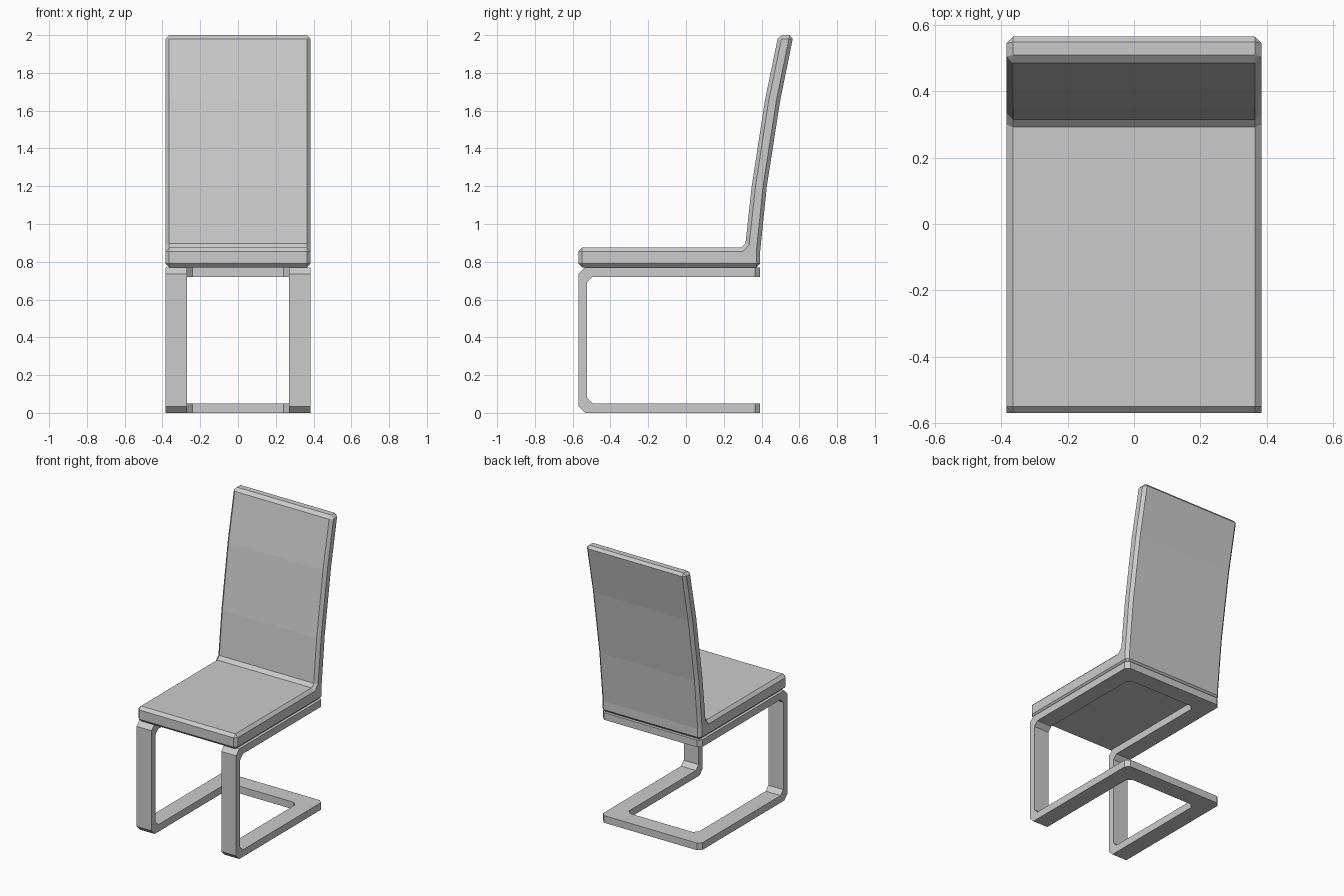
import bpy, bmesh

if "Cube" in bpy.data.objects:
    bpy.data.objects.remove(bpy.data.objects["Cube"])


def prism(name, points, to_3d, lo, hi):
    """Extrude a 2D outline between lo and hi along the remaining axis."""
    bm = bmesh.new()
    face = bm.faces.new([bm.verts.new(to_3d(p, lo)) for p in points])
    ext = bmesh.ops.extrude_face_region(bm, geom=[face])
    shift = [b - a for a, b in zip(to_3d((0, 0), lo), to_3d((0, 0), hi))]
    verts = [g for g in ext["geom"] if isinstance(g, bmesh.types.BMVert)]
    bmesh.ops.translate(bm, verts=verts, vec=shift)
    bmesh.ops.recalc_face_normals(bm, faces=bm.faces)
    mesh = bpy.data.meshes.new(name)
    bm.to_mesh(mesh)
    bm.free()
    obj = bpy.data.objects.new(name, mesh)
    bpy.context.collection.objects.link(obj)
    return obj


def side(p, x):
    return (x, p[0], p[1])


def plan(p, z):
    return (p[0], p[1], z)


# Seat and curved backrest: one padded L-shaped shell with chamfered edges
shell = [(-0.57, 0.77), (-0.57, 0.875), (0.292, 0.875), (0.315, 0.898),
         (0.348, 1.2), (0.417, 1.65), (0.489, 2.0), (0.569, 2.0),
         (0.498, 1.65), (0.428, 1.2), (0.392, 0.85), (0.392, 0.77)]
seat = prism("seat_and_backrest", shell, side, -0.385, 0.385)
bevel = seat.modifiers.new("chamfer", "BEVEL")
bevel.width = 0.02
bevel.segments = 1
bevel.limit_method = "ANGLE"
bevel.angle_limit = 1.05

# Cantilever frame: C-shaped side outline intersected with a U-shaped plan
c_shape = [(0.6, 0.0), (-0.535, 0.0), (-0.57, 0.035), (-0.57, 0.735),
           (-0.535, 0.77), (0.6, 0.77), (0.6, 0.72), (-0.495, 0.72),
           (-0.525, 0.69), (-0.525, 0.08), (-0.495, 0.05), (0.6, 0.05)]
half = [(0.27, -0.7), (0.385, -0.7), (0.385, 0.366), (0.36, 0.392)]
inner = [(0.24, 0.272), (0.27, 0.242)]
u_shape = half + [(-x, y) for x, y in half[::-1]]
u_shape += [(-x, y) for x, y in inner[::-1]] + inner

frame = prism("cantilever_frame", c_shape, side, -0.6, 0.6)
cutter = prism("frame_plan_cutter", u_shape, plan, -0.2, 1.0)
cut = frame.modifiers.new("plan", "BOOLEAN")
cut.operation = "INTERSECT"
cut.solver = "EXACT"
cut.object = cutter
bpy.context.view_layer.objects.active = frame
bpy.ops.object.modifier_apply(modifier=cut.name)
bpy.data.objects.remove(cutter)
